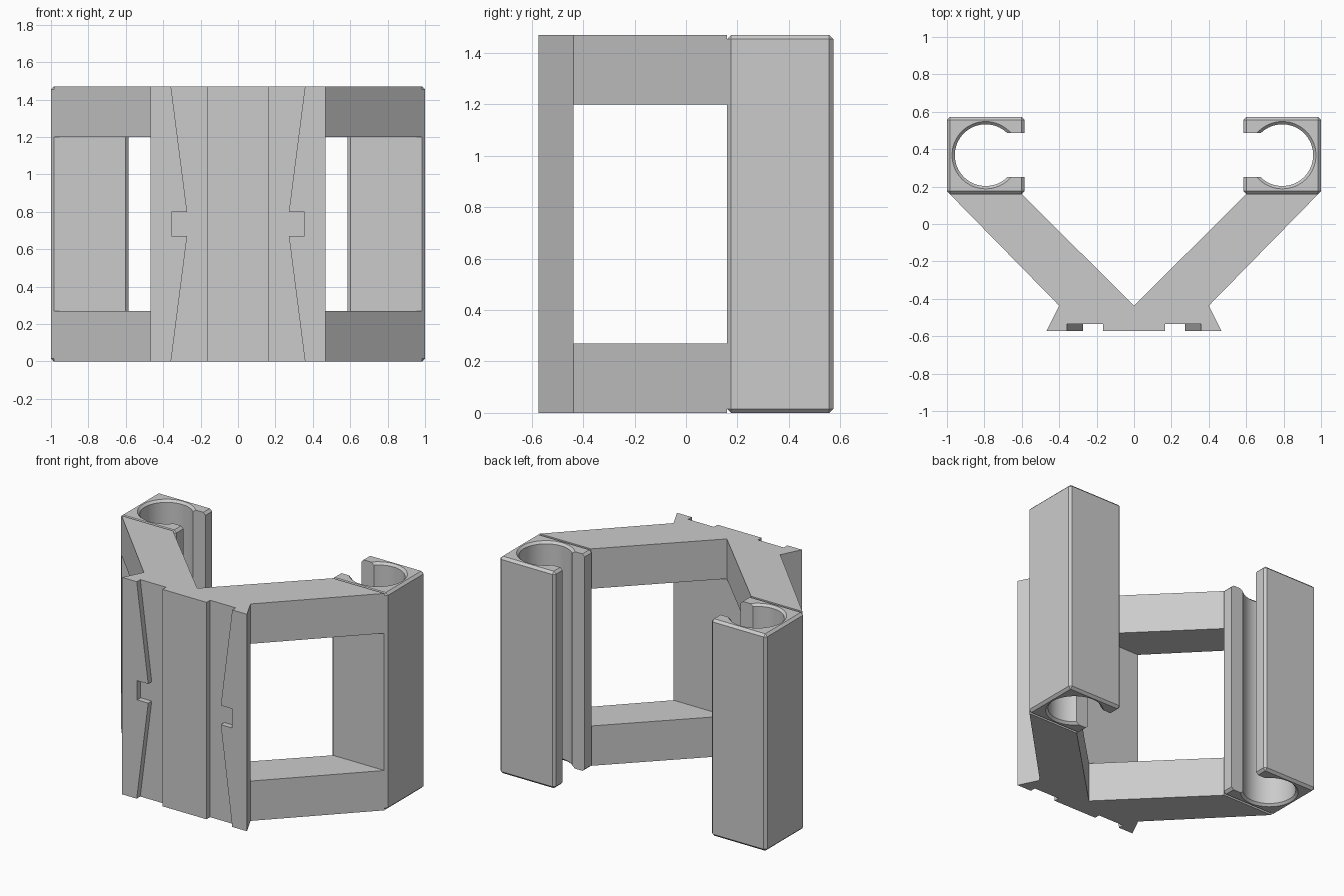
import bpy, bmesh, math
from mathutils import Vector

if "Cube" in bpy.data.objects:
    bpy.data.objects.remove(bpy.data.objects["Cube"])

H = 1.47


def finish(name, bm):
    bmesh.ops.recalc_face_normals(bm, faces=bm.faces[:])
    me = bpy.data.meshes.new(name)
    bm.to_mesh(me)
    bm.free()
    ob = bpy.data.objects.new(name, me)
    bpy.context.collection.objects.link(ob)
    return ob


def prism(name, pts, lo, hi, axis='Z', bevel=0):
    """Extrude a 2D outline along Z (outline in xy) or Y (outline in xz)."""
    bm = bmesh.new()
    place = (lambda a, b, c: (a, b, c)) if axis == 'Z' else (lambda a, b, c: (a, c, b))
    face = bm.faces.new([bm.verts.new(place(a, b, lo)) for a, b in pts])
    ext = bmesh.ops.extrude_face_region(bm, geom=[face])
    move = Vector(place(0, 0, hi - lo))
    for v in ext['geom']:
        if isinstance(v, bmesh.types.BMVert):
            v.co += move
    if bevel:
        bmesh.ops.recalc_face_normals(bm, faces=bm.faces[:])
        bmesh.ops.bevel(bm, geom=bm.edges[:], offset=bevel, segments=1,
                        affect='EDGES', profile=0.5)
    return finish(name, bm)


def lathe(name, cx, cy, profile, n=64):
    """Closed solid of revolution around a vertical axis."""
    bm = bmesh.new()
    rings = [[bm.verts.new((cx + r * math.cos(2 * math.pi * i / n),
                            cy + r * math.sin(2 * math.pi * i / n), z))
              for i in range(n)] for r, z in profile]
    for a, b in zip(rings, rings[1:]):
        for i in range(n):
            j = (i + 1) % n
            bm.faces.new((a[i], a[j], b[j], b[i]))
    bm.faces.new(rings[0])
    bm.faces.new(rings[-1])
    return finish(name, bm)


def apply(ob, mod):
    bpy.context.view_layer.objects.active = ob
    bpy.ops.object.modifier_apply(modifier=mod.name)


def cut(ob, cutter):
    cutter.hide_render = True
    mod = ob.modifiers.new("cut", 'BOOLEAN')
    mod.operation, mod.solver, mod.object = 'DIFFERENCE', 'EXACT', cutter
    apply(ob, mod)
    bpy.data.objects.remove(cutter)


def mirror(ob):
    mod = ob.modifiers.new("mirror", 'MIRROR')
    mod.use_mirror_merge = False
    apply(ob, mod)


# Dovetailed mounting plate with two tapered, notched grooves
plate = prism("mounting_plate", [(-.468, -.573), (.468, -.573), (.40, -.437), (-.40, -.437)], 0, H)
groove = [(.165, -.1), (.371, -.1), (.272, .67), (.355, .67),
          (.355, .80), (.272, .80), (.371, H + .1), (.165, H + .1)]
for s in (1, -1):
    cut(plate, prism("groove_cutter", [(s * x, z) for x, z in groove], -.7, -.535, 'Y'))

# Slanted arms, upper and lower, on both sides
for name, lo, hi in (("lower_arms", 0, .27), ("upper_arms", 1.20, H)):
    mirror(prism(name, [(0, -.437), (.40, -.437), (.985, .16), (.60, .16)], lo, hi))

# Square clip columns with a round bore and an inward-facing slot
clip = prism("clip_columns", [(.585, .16), (1, .16), (1, .573), (.585, .573)], 0, H, bevel=.016)
cut(clip, lathe("bore_cutter", .793, .368,
                [(.195, -.015), (.165, .015), (.165, H - .015), (.195, H + .015)]))
cut(clip, prism("slot_cutter", [(.5, .25), (.76, .25), (.76, .487), (.5, .487)], -.1, H + .1))
mirror(clip)
bpy.ops.object.select_all(action='DESELECT')
clip.select_set(True)
bpy.context.view_layer.objects.active = clip
bpy.ops.object.shade_smooth_by_angle(angle=math.radians(25))
